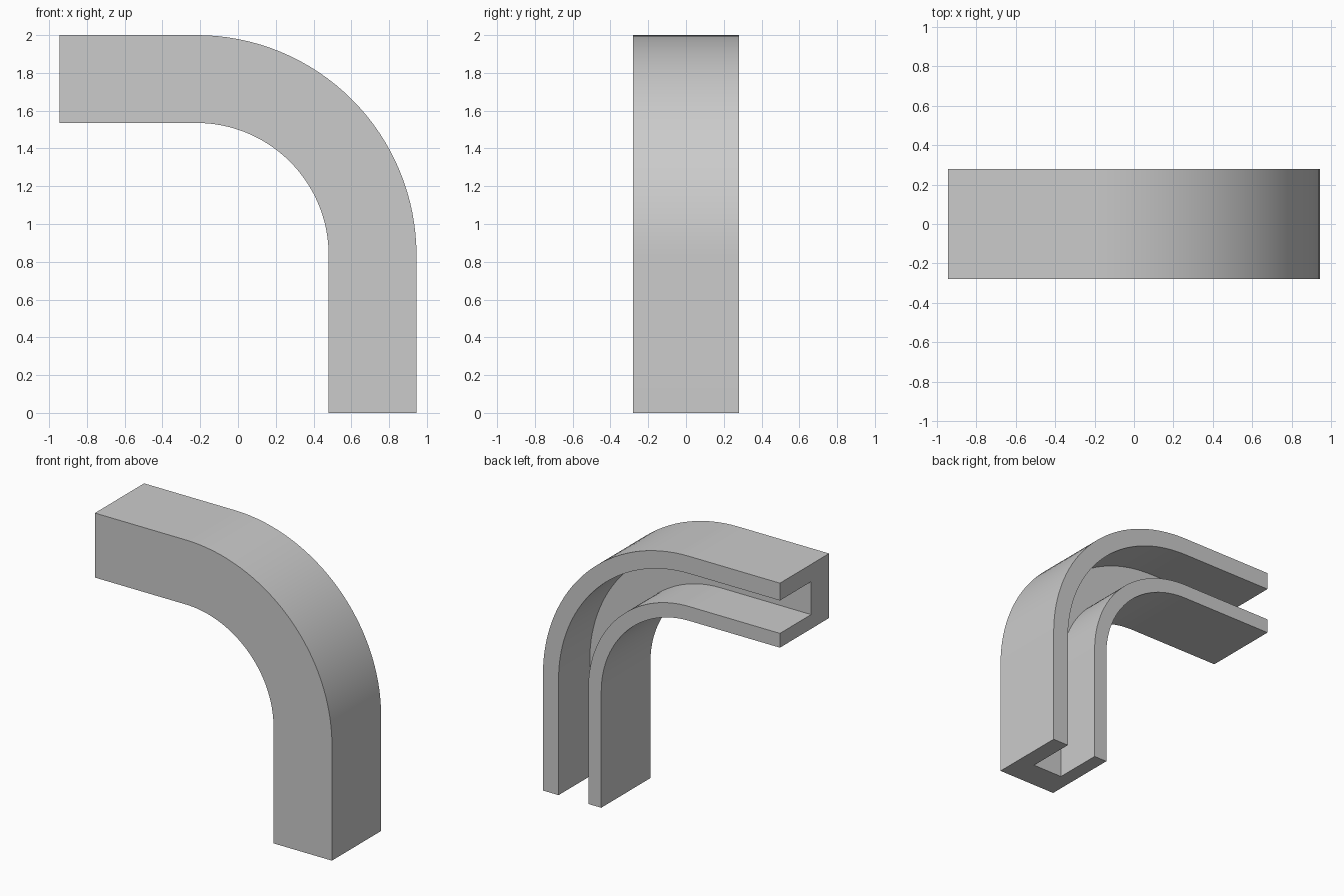
import bpy
import bmesh
from math import sin, cos, pi

cube = bpy.data.objects.get("Cube")
if cube:
    bpy.data.objects.remove(cube, do_unlink=True)

# Bend centre, radii and end limits
CX, CZ = -0.22, 0.835
OUTER, INNER = 1.165, 0.70
LEFT_END = -0.945
FRONT, BACK, WEB = -0.28, 0.28, -0.075
STEPS = 32

# Channel cross-section: (bend radius, y), open towards the back
slot_out, slot_in = OUTER - 0.125, INNER + 0.103
profile = [(INNER, FRONT), (OUTER, FRONT), (OUTER, BACK), (slot_out, BACK),
           (slot_out, WEB), (slot_in, WEB), (slot_in, BACK), (INNER, BACK)]


def section(bm, angle, dx=0.0, dz=0.0):
    """One ring of the profile, turned about the bend centre."""
    return [bm.verts.new((CX + dx + r * cos(angle), y, CZ + dz + r * sin(angle)))
            for r, y in profile]


# Straight leg, quarter bend, straight arm
bm = bmesh.new()
rings = [section(bm, 0, dz=-CZ)]
rings += [section(bm, pi / 2 * i / STEPS) for i in range(STEPS + 1)]
rings.append(section(bm, pi / 2, dx=LEFT_END - CX))

n = len(profile)
for a, b in zip(rings, rings[1:]):
    for i in range(n):
        j = (i + 1) % n
        bm.faces.new((a[i], a[j], b[j], b[i]))

# End caps: web plus two flanges
for ring in (rings[0], rings[-1]):
    bm.faces.new(ring)
bmesh.ops.recalc_face_normals(bm, faces=bm.faces)

mesh = bpy.data.meshes.new("curved_channel")
bm.to_mesh(mesh)
bm.free()
channel = bpy.data.objects.new("curved_channel", mesh)
bpy.context.collection.objects.link(channel)

# Plain grey
grey = bpy.data.materials.new("light_grey")
grey.use_nodes = True
colour = (0.6, 0.6, 0.6, 1.0)
grey.diffuse_color = colour
grey.node_tree.nodes["Principled BSDF"].inputs["Base Color"].default_value = colour
mesh.materials.append(grey)

# Smooth bend, sharp corners
bpy.ops.object.select_all(action="DESELECT")
channel.select_set(True)
bpy.context.view_layer.objects.active = channel
bpy.ops.object.shade_smooth_by_angle()
